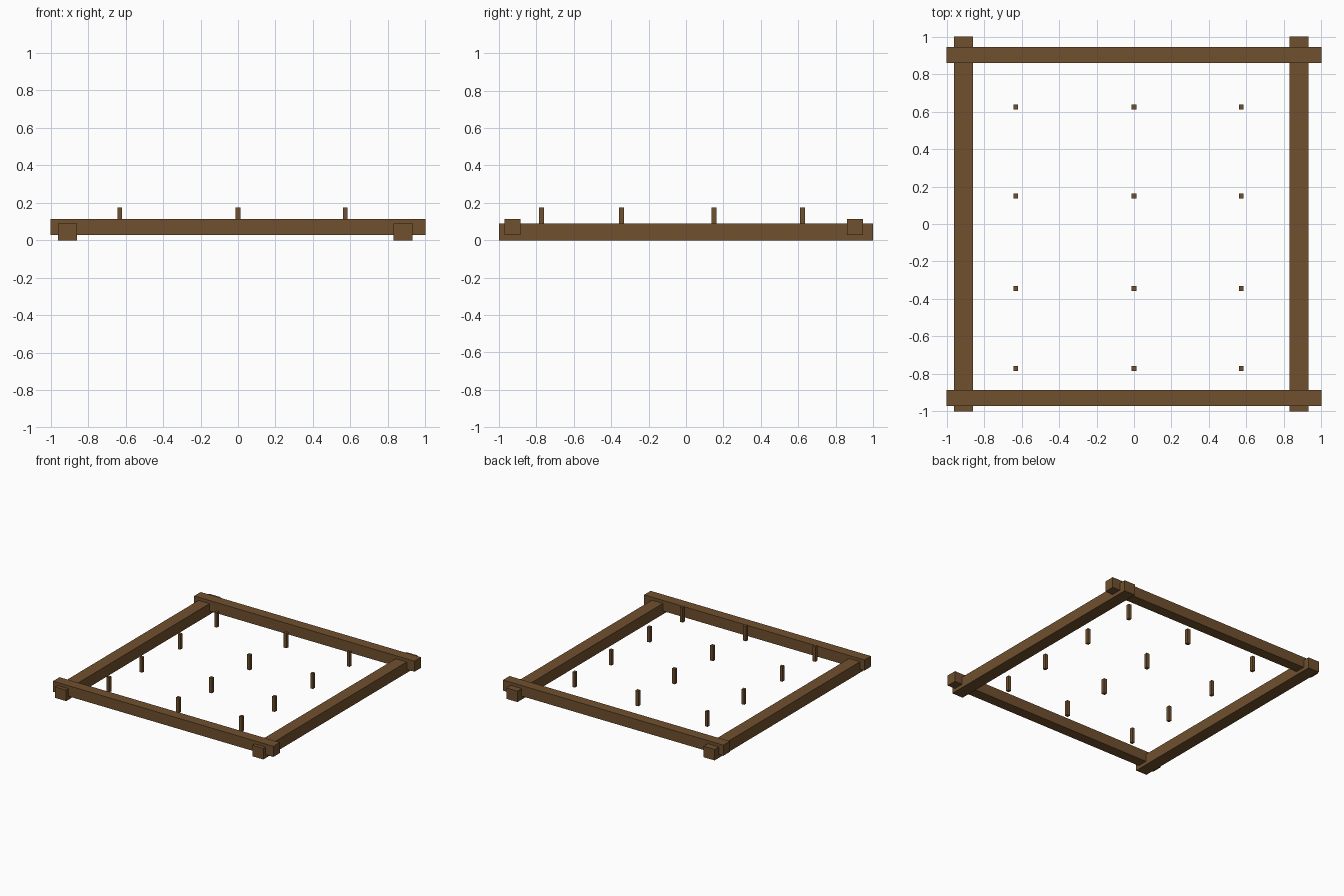
import bpy

if "Cube" in bpy.data.objects:
    bpy.data.objects.remove(bpy.data.objects["Cube"])

wood = bpy.data.materials.new("brown wood")
wood.diffuse_color = (0.16, 0.08, 0.027, 1)
wood.use_nodes = True
wood.node_tree.nodes["Principled BSDF"].inputs["Base Color"].default_value = wood.diffuse_color


def box(name, x, y, z):
    """Axis-aligned box from (min, max) ranges."""
    bpy.ops.mesh.primitive_cube_add(size=1, location=[(r[0] + r[1]) / 2 for r in (x, y, z)])
    ob = bpy.context.object
    ob.name = name
    size = [r[1] - r[0] for r in (x, y, z)]
    for v in ob.data.vertices:
        v.co = [c * s for c, s in zip(v.co, size)]
    ob.data.materials.append(wood)
    return ob


# Lower beams running front to back
box("left_beam", (-0.96, -0.86), (-1, 1), (0, 0.09))
box("right_beam", (0.83, 0.93), (-1, 1), (0, 0.09))

# Upper cross beams, notched over the lower ones
box("front_beam", (-1, 1), (-0.97, -0.885), (0.028, 0.115))
box("back_beam", (-1, 1), (0.86, 0.945), (0.028, 0.115))

# Grid of small upright pegs, the middle column slightly thicker
for i, (x, w) in enumerate(((-0.631, 0.023), (0.0, 0.027), (0.573, 0.024))):
    for j, y in enumerate((-0.772, -0.345, 0.15, 0.624)):
        box(f"peg_{i}_{j}", (x - w / 2, x + w / 2), (y - 0.0135, y + 0.0135), (0.052, 0.176))
